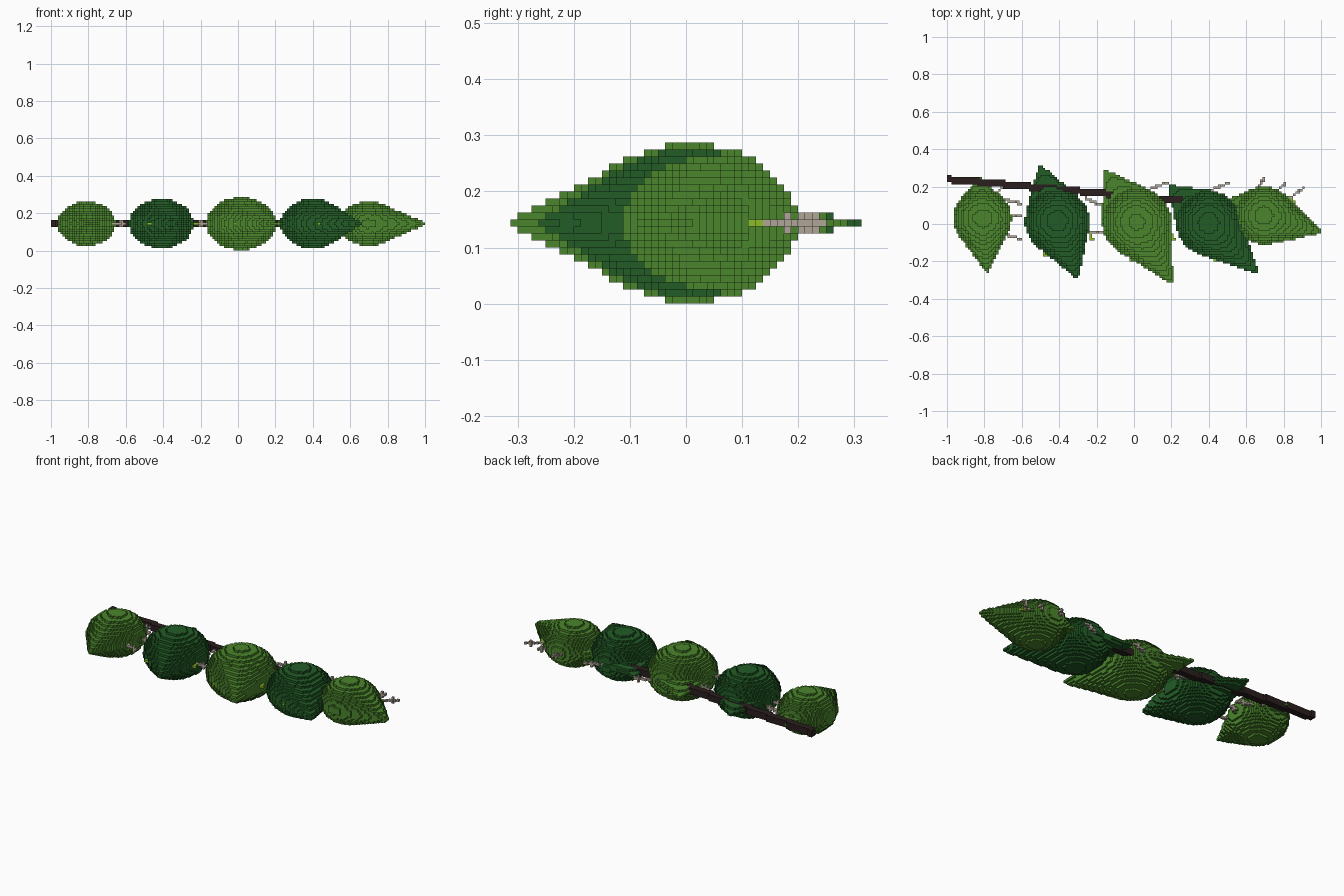
import bpy, bmesh, math
from mathutils import Vector

cube = bpy.data.objects.get("Cube")
if cube:
    bpy.data.objects.remove(cube, do_unlink=True)

S = 0.0125           # block size
MID = 11             # middle layer of blocks
NX, NY, NZ = 160, 50, 23


def material(name, rgb):
    m = bpy.data.materials.new(name)
    m.use_nodes = True
    m.diffuse_color = (*rgb, 1)
    bsdf = m.node_tree.nodes["Principled BSDF"]
    bsdf.inputs["Base Color"].default_value = (*rgb, 1)
    bsdf.inputs["Roughness"].default_value = 0.9
    return m


LIGHT = material("light green", (0.069, 0.235, 0.025))
DARK = material("dark green", (0.016, 0.107, 0.019))
BARK = material("dark bark", (0.024, 0.013, 0.013))
GREY = material("pale grey", (0.434, 0.381, 0.314))
LIME = material("lime", (0.262, 0.515, 0.021))

taken = {}           # block -> part name
parts = []           # (name, material)


def cell(x, y):
    return math.floor((x + 1) / S), math.floor(y / S) + NY // 2


def add_part(name, mat, cells):
    parts.append((name, mat))
    for c in cells:
        if 0 <= c[0] < NX and 0 <= c[1] < NY and 0 <= c[2] < NZ:
            taken.setdefault(c, name)


def line(a, b):
    """Blocks along a straight line in the middle layer."""
    a, b = Vector(a), Vector(b)
    n = max(1, int((b - a).length / S * 2))
    return {cell(*a.lerp(b, i / n)) + (MID,) for i in range(n + 1)}


def thick(cells):
    """Widen a line to a three-block square section."""
    return {(i, j + dj, k + dk) for i, j, k in cells
            for dj in (-1, 0, 1) for dk in (-1, 0, 1)}


def in_cone(p, axis, R, squash):
    """Cone from the round body to a pointed tip, tangent to the body."""
    L = axis.length
    d = axis / L
    t = p.x * d.x + p.y * d.y
    if t < R * R / L or t > L:
        return False
    side = p.x * d.y - p.y * d.x
    width = (L - t) * R / math.sqrt(L * L - R * R) + 0.003
    return math.hypot(side, p.z / squash) <= width


def leaf_cells(centre, R, tip, tail):
    c = Vector(centre)
    front, back = Vector(tip) - c, Vector(tail) - c
    flat = 0.765
    for i in range(NX):
        x = -1 + (i + 0.5) * S - c.x
        if abs(x) > 0.45:
            continue
        for j in range(NY):
            y = (j - NY // 2 + 0.5) * S - c.y
            for k in range(NZ):
                p = Vector((x, y, (k - MID) * S))
                body = x * x + y * y + (p.z / flat) ** 2 <= R * R
                if body or in_cone(p, front, R, flat) or in_cone(p, back, R, 0.3):
                    yield i, j, k


# Branch
add_part("branch", BARK, thick(line((-1, 0.24), (-0.5, 0.195))
                               | line((-0.5, 0.195), (0.25, 0.125))))

# Leaves: centre, radius, front tip, back tip
leaves = [
    ((-0.81, 0.03), 0.155, (-0.785, -0.26), (-0.825, 0.25)),
    ((-0.41, 0.015), 0.173, (-0.30, -0.295), (-0.505, 0.32)),
    ((0.015, 0.01), 0.185, (0.205, -0.32), (-0.16, 0.29)),
    ((0.40, 0.005), 0.173, (0.665, -0.265), (0.185, 0.21)),
    ((0.695, 0.045), 0.155, (1.01, -0.046), (0.46, 0.11)),
]
for n, spec in enumerate(leaves):
    add_part(f"leaf_{n + 1}", (LIGHT, DARK)[n % 2], leaf_cells(*spec))

# Twigs with a small knot across the outer end
twigs = [
    ((-0.77, 0.18), (-0.77, 0.23)), ((-0.74, 0.16), (-0.71, 0.19)),
    ((-0.69, 0.13), (-0.61, 0.11)), ((-0.69, 0.04), (-0.61, 0.04)),
    ((-0.70, -0.05), (-0.60, -0.085)), ((-0.26, 0.14), (-0.18, 0.10)),
    ((-0.26, -0.04), (-0.17, -0.04)), ((0.07, 0.18), (0.18, 0.225)),
    ((0.39, 0.17), (0.50, 0.22)), ((0.64, 0.17), (0.70, 0.245)),
    ((0.75, 0.16), (0.81, 0.22)), ((0.82, 0.13), (0.91, 0.195)),
]
for n, (a, b) in enumerate(twigs):
    knot = cell(*Vector(a).lerp(Vector(b), 0.75))
    add_part(f"twig_{n + 1}", GREY,
             line(a, b) | {knot + (MID + d,) for d in (-1, 1)})

# Lime buds at the leaf edges
buds = [(-0.89, -0.105), (-0.485, -0.165), (-0.235, -0.075), (-0.015, -0.195),
        (0.21, -0.075), (0.43, -0.195), (0.665, -0.11), (0.845, 0.12)]
for n, (x, y) in enumerate(buds):
    add_part(f"bud_{n + 1}", LIME,
             line((x, y), (x, y + 2 * S)) | line((x, y), (x + S, y)))

# Build the outer faces of the blocks of each part
SIDES = [Vector(s) for s in ((1, 0, 0), (-1, 0, 0), (0, 1, 0),
                             (0, -1, 0), (0, 0, 1), (0, 0, -1))]
groups = {}
for c, name in taken.items():
    groups.setdefault(name, []).append(c)

for name, mat in parts:
    if name not in groups:
        continue
    bm = bmesh.new()
    verts = {}
    for c in groups[name]:
        mid = Vector(c) + Vector((0.5, 0.5, 0.5))
        for s in SIDES:
            if tuple(int(a + b) for a, b in zip(c, s)) in taken:
                continue
            u = Vector((s.y, s.z, s.x))
            w = s.cross(u)
            ring = []
            for a, b in ((-1, -1), (1, -1), (1, 1), (-1, 1)):
                p = mid + (s + u * a + w * b) / 2
                key = tuple(round(q) for q in p)
                if key not in verts:
                    verts[key] = bm.verts.new(
                        (key[0] * S - 1, (key[1] - NY // 2) * S, key[2] * S))
                ring.append(verts[key])
            bm.faces.new(ring)
    mesh = bpy.data.meshes.new(name)
    bm.to_mesh(mesh)
    bm.free()
    mesh.materials.append(mat)
    bpy.context.collection.objects.link(bpy.data.objects.new(name, mesh))
